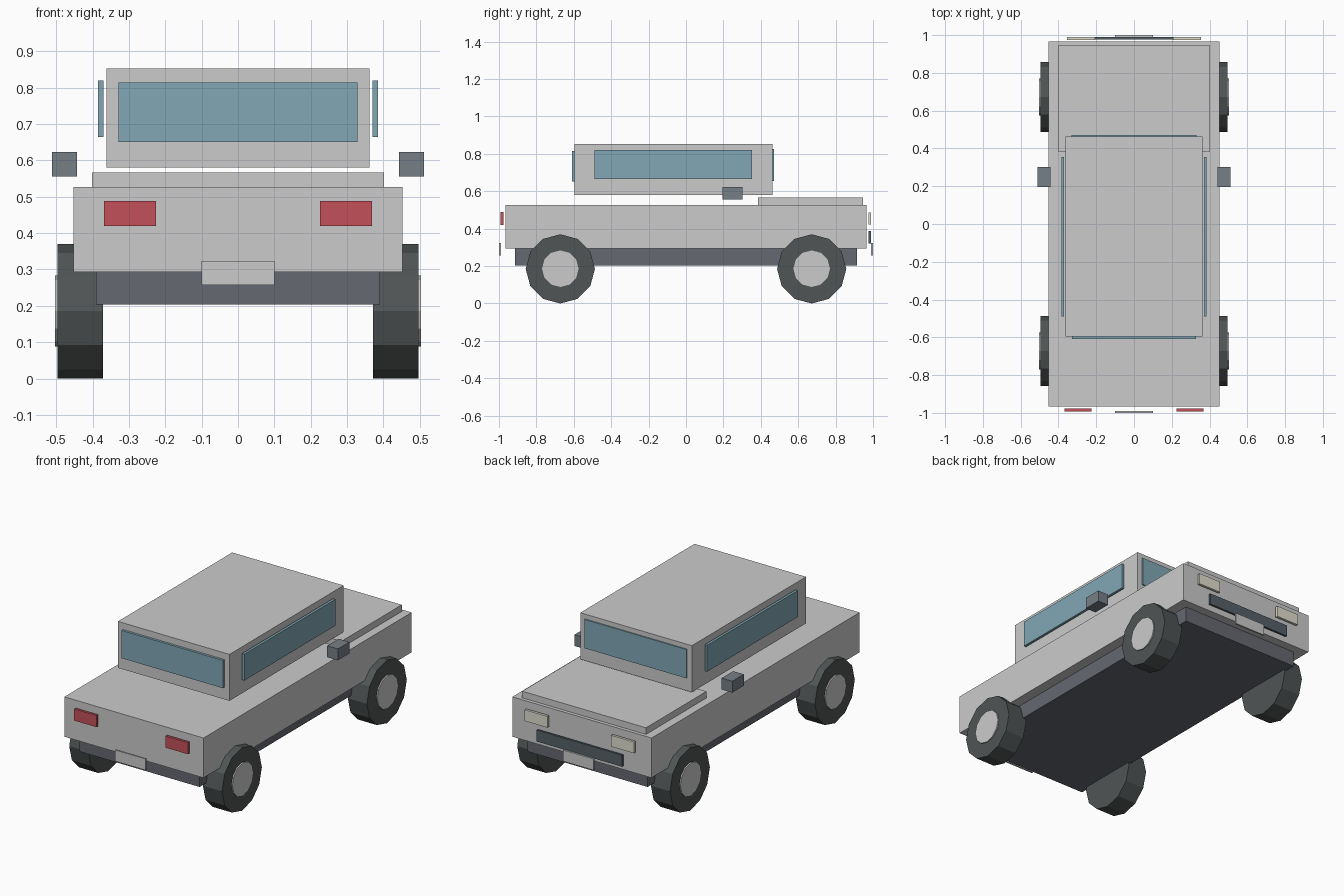
import bpy, bmesh, math
from mathutils import Matrix

if "Cube" in bpy.data.objects:
    bpy.data.objects.remove(bpy.data.objects["Cube"])


def material(name, rgb):
    m = bpy.data.materials.new(name)
    m.diffuse_color = (*rgb, 1)
    m.use_nodes = True
    m.node_tree.nodes["Principled BSDF"].inputs["Base Color"].default_value = m.diffuse_color
    return m


GLASS = material("glass", (0.22, 0.39, 0.46))
DARK = material("dark_trim", (0.13, 0.14, 0.16))
TYRE = material("tyre_rubber", (0.08, 0.09, 0.09))
HUB = material("hub_metal", (0.55, 0.55, 0.56))
RED = material("red_lens", (0.55, 0.08, 0.10))
LAMP = material("lamp_lens", (0.75, 0.73, 0.62))
GRILLE = material("grille_dark", (0.09, 0.12, 0.14))
MIRROR = material("mirror_grey", (0.18, 0.21, 0.24))


def finish(name, bm, mat):
    me = bpy.data.meshes.new(name)
    bm.to_mesh(me)
    bm.free()
    ob = bpy.data.objects.new(name, me)
    bpy.context.collection.objects.link(ob)
    if mat:
        me.materials.append(mat)
    return ob


def box(name, x, y, z, mat=None):
    """Box from (min, max) ranges on each axis."""
    bm = bmesh.new()
    spans = (x, y, z)
    size = [b - a for a, b in spans]
    centre = [(a + b) / 2 for a, b in spans]
    bmesh.ops.create_cube(bm, size=1, matrix=Matrix.Translation(centre) @ Matrix.Diagonal((*size, 1)))
    return finish(name, bm, mat)


def disc(name, x, y, z, radius, mat):
    """Twelve-sided cylinder along x between the two x values."""
    bm = bmesh.new()
    place = Matrix.Translation(((x[0] + x[1]) / 2, y, z)) @ Matrix.Rotation(math.pi / 2, 4, 'Y')
    bmesh.ops.create_cone(bm, cap_ends=True, segments=12, radius1=radius, radius2=radius,
                          depth=abs(x[1] - x[0]), matrix=place)
    return finish(name, bm, mat)


def side_range(s, a, b):
    return tuple(sorted((s * a, s * b)))


# Main bodywork
box("chassis", (-0.39, 0.39), (-0.913, 0.913), (0.203, 0.295), DARK)
box("body", (-0.452, 0.452), (-0.965, 0.965), (0.293, 0.527))
box("hood", (-0.402, 0.402), (0.385, 0.945), (0.527, 0.566))
box("cabin", (-0.362, 0.362), (-0.596, 0.463), (0.58, 0.853))

# End windows
box("rear_window", (-0.329, 0.329), (-0.61, -0.594), (0.651, 0.814), GLASS)
box("windscreen", (-0.331, 0.331), (0.455, 0.47), (0.656, 0.825), GLASS)

# Grille and plates
box("grille", (-0.277, 0.277), (0.977, 0.989), (0.321, 0.388), GRILLE)
box("front_plate", (-0.1, 0.1), (0.99, 1.0), (0.257, 0.323))
box("rear_plate", (-0.1, 0.1), (-1.0, -0.99), (0.257, 0.323))

# Mirrored side parts
for s, side in ((1, "right"), (-1, "left")):
    box(f"{side}_window", side_range(s, 0.37, 0.385), (-0.49, 0.354), (0.665, 0.82), GLASS)
    box(f"{side}_mirror", side_range(s, 0.443, 0.512), (0.195, 0.302), (0.556, 0.623), MIRROR)
    box(f"{side}_headlight", side_range(s, 0.207, 0.355), (0.975, 0.99), (0.421, 0.487), LAMP)
    box(f"{side}_taillight", side_range(s, 0.225, 0.369), (-0.992, -0.977), (0.42, 0.488), RED)
    for y, end in ((0.672, "front"), (-0.672, "rear")):
        disc(f"{side}_{end}_tyre", side_range(s, 0.372, 0.496), y, 0.185, 0.185, TYRE)
        disc(f"{side}_{end}_hub", side_range(s, 0.485, 0.503), y, 0.186, 0.098, HUB)
